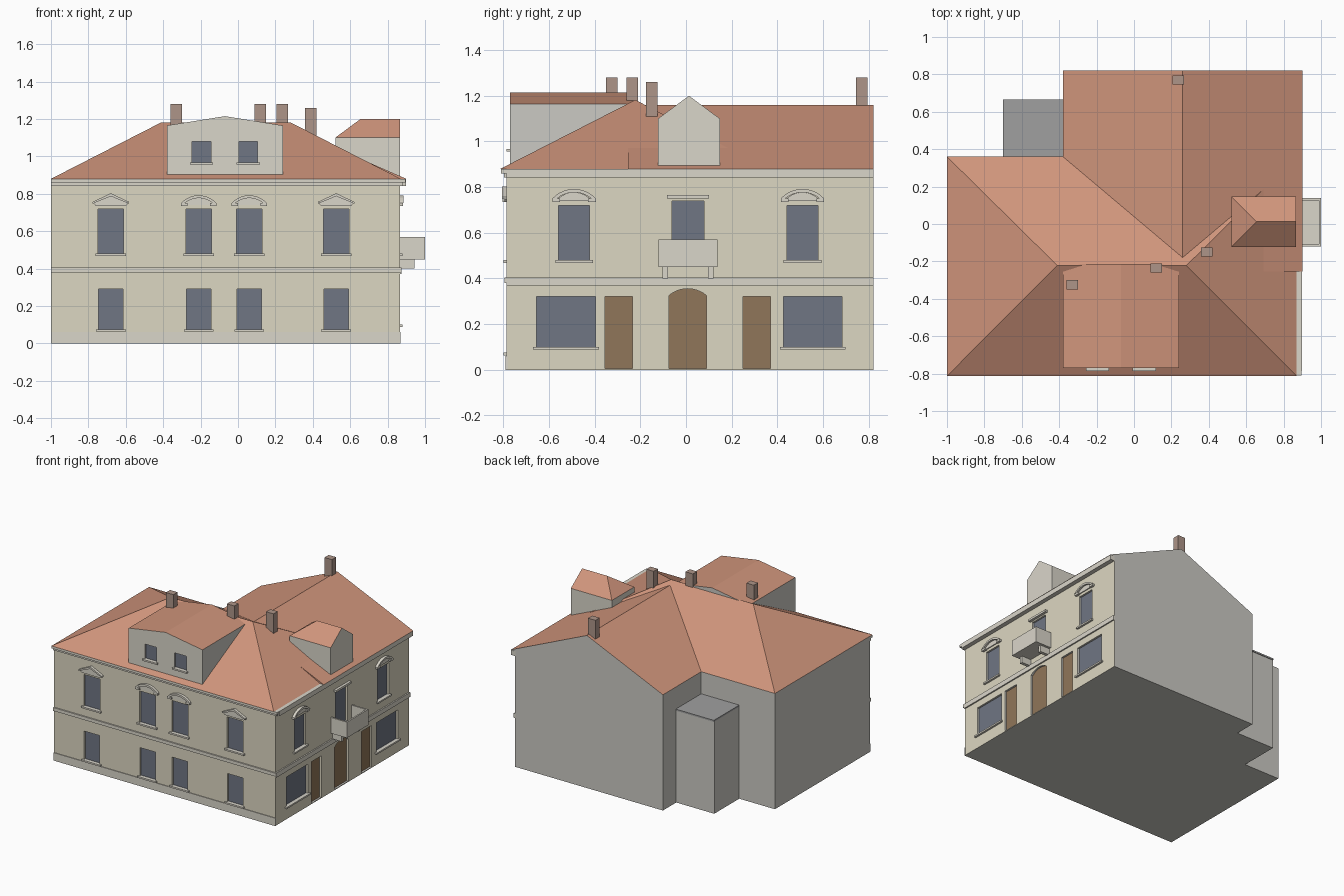
import bpy, bmesh, math
from mathutils import Vector

if "Cube" in bpy.data.objects:
    bpy.data.objects.remove(bpy.data.objects["Cube"])


def material(name, r, g, b):
    m = bpy.data.materials.new(name)
    m.diffuse_color = (r, g, b, 1)
    m.use_nodes = True
    m.node_tree.nodes["Principled BSDF"].inputs["Base Color"].default_value = m.diffuse_color
    return m


CREAM = material("cream_plaster", .72, .68, .54)
GREY = material("grey_plaster", .60, .59, .55)
STONE = material("pale_stone", .70, .67, .59)
TILE = material("roof_tile", .63, .30, .20)
GLASS = material("glass", .16, .18, .23)
WOOD = material("door_wood", .28, .18, .10)
BRICK = material("chimney_brick", .42, .30, .25)
LEAD = material("flat_roof", .35, .35, .35)


def finish(name, bm, mats, pick=None):
    bmesh.ops.recalc_face_normals(bm, faces=bm.faces[:])
    me = bpy.data.meshes.new(name)
    bm.to_mesh(me)
    bm.free()
    ob = bpy.data.objects.new(name, me)
    bpy.context.collection.objects.link(ob)
    for m in mats:
        me.materials.append(m)
    if pick:
        paint(ob, pick)
    return ob


def paint(ob, pick):
    for p in ob.data.polygons:
        p.material_index = int(pick(p.normal))


def extrude(bm, base, shift):
    f = bm.faces.new([bm.verts.new(p) for p in base])
    r = bmesh.ops.extrude_face_region(bm, geom=[f])
    bmesh.ops.translate(bm, vec=shift, verts=[v for v in r["geom"] if isinstance(v, bmesh.types.BMVert)])


def solid(name, base, shift, mats, pick=None):
    bm = bmesh.new()
    extrude(bm, base, Vector(shift))
    return finish(name, bm, mats, pick)


def hull(name, pts, mats, pick=None):
    bm = bmesh.new()
    for p in pts:
        bm.verts.new(p)
    bmesh.ops.convex_hull(bm, input=bm.verts[:])
    bmesh.ops.dissolve_limit(bm, angle_limit=.01, verts=bm.verts[:], edges=bm.edges[:])
    return finish(name, bm, mats, pick)


def box(name, x0, x1, y0, y1, z0, z1, mat):
    return solid(name, [(x0, y0, z0), (x1, y0, z0), (x1, y1, z0), (x0, y1, z0)], (0, 0, z1 - z0), [mat])


# facades map (along wall, height, outward) to world space
def front(u, z, d): return Vector((u, -.785 - d, z))
def east(u, z, d): return Vector((.865 + d, u, z))
def dormer(u, z, d): return Vector((u, -.77 - d, z))


def panel(name, wall, pts, d0, d1, mat):
    return solid(name, [wall(u, z, d0) for u, z in pts], wall(0, 0, d1) - wall(0, 0, d0), [mat])


def rect(u0, u1, z0, z1):
    return [(u0, z0), (u1, z0), (u1, z1), (u0, z1)]


def arc(c, half, z, rise, n=10):
    r = (half * half + rise * rise) / (2 * rise)
    a = math.asin(half / r)
    return [(c + r * math.sin(a - 2 * a * i / n), z + rise - r + r * math.cos(a - 2 * a * i / n)) for i in range(n + 1)]


cuts = {}
DEPTH = .015


def opening(name, wall, pts, mat, host="body"):
    cuts.setdefault(host, []).append((wall, pts))
    panel(name, wall, pts, -DEPTH - .005, -DEPTH + .0005, mat)


def window(wall, c, w, z0, z1, sill=.015, host="body"):
    opening("window_pane", wall, rect(c - w / 2, c + w / 2, z0, z1), GLASS, host)
    panel("window_sill", wall, rect(c - w / 2 - sill, c + w / 2 + sill, z0 - .012, z0), -.005, .015, STONE)


def arched_hood(wall, c):
    panel("hood_field", wall, [(c - .075, .74), (c + .075, .74)] + arc(c, .075, .745, .032), 0, .007, STONE)
    band = arc(c, .095, .75, .042) + arc(c, .075, .75, .027)[::-1]
    panel("hood_arch", wall, band, 0, .02, STONE)
    for s in (-1, 1):
        panel("hood_foot", wall, rect(c + s * .078 - .017, c + s * .078 + .017, .735, .75), 0, .018, STONE)


def gable_hood(wall, c):
    panel("gable_hood", wall, [(c - .08, .735), (c + .08, .735), (c + .095, .752), (c, .80), (c - .095, .752)], 0, .01, STONE)
    for s in (-1, 1):
        panel("gable_hood_rake", wall, [(c + s * .097, .747), (c + s * .097, .757), (c, .803), (c, .787)], 0, .02, STONE)


# front windows
for c in (-.68, -.21, .06, .525):
    window(front, c, .135, .48, .72)
    window(front, c, .13, .075, .29)
    (arched_hood if abs(c) < .3 else gable_hood)(front, c)
for c in (-.195, .055):
    window(dormer, c, .1, .968, 1.08, .012, "front_dormer")

# east windows and doors
for c in (-.49, .51):
    window(east, c, .135, .48, .72)
    arched_hood(east, c)
for c in (-.525, .555):
    window(east, c, .258, .10, .32)
for c in (-.295, .31):
    opening("side_door", east, rect(c - .06, c + .06, .006, .322), WOOD)
opening("main_door", east, [(-.075, .006), (.09, .006)] + arc(.0075, .0825, .325, .03), WOOD)
opening("balcony_door", east, rect(-.062, .078, .47, .74), GLASS)
panel("balcony_door_lintel", east, rect(-.083, .1, .75, .766), 0, .02, STONE)

# main walls: L-shaped footprint
foot = [(-1, -.785), (.865, -.785), (.865, .82), (-.38, .82), (-.38, .36), (-1, .36)]
body = solid("walls", [(x, y, 0) for x, y in foot], (0, 0, .88), [CREAM, GREY])

# front dormer with its shallow gable roof
prof = [(-.38, .90), (.24, .90), (.24, 1.165), (-.07, 1.215), (-.38, 1.165)]
fd = solid("front_dormer", [(x, -.77, z) for x, z in prof], (0, .555, 0), [STONE, GREY, TILE])

# cut the shallow reveals
for ob, host in ((body, "body"), (fd, "front_dormer")):
    bm = bmesh.new()
    for wall, pts in cuts[host]:
        extrude(bm, [wall(u, z, -DEPTH) for u, z in pts], wall(0, 0, DEPTH + .05) - wall(0, 0, 0))
    cutter = finish("cutter", bm, [])
    cutter.hide_render = True
    mod = ob.modifiers.new("reveals", "BOOLEAN")
    mod.operation = "DIFFERENCE"
    mod.solver = "EXACT"
    mod.object = cutter
    bpy.context.view_layer.objects.active = ob
    bpy.ops.object.modifier_apply(modifier=mod.name)
    bpy.data.objects.remove(cutter)
paint(body, lambda n: not (n.y < -.5 or n.x > .5))
paint(fd, lambda n: 2 if n.z > .9 and n.z < .999 else (0 if n.y < -.5 else 1))

# mouldings
box("front_plinth", -1, .868, -.79, -.78, 0, .06, STONE)
box("front_belt", -1, .875, -.795, -.78, .38, .405, STONE)
box("east_belt", .86, .875, -.785, .82, .37, .405, STONE)
box("front_cornice_lower", -1, .88, -.797, -.78, .843, .86, STONE)
box("front_cornice_upper", -1, .895, -.81, -.78, .86, .879, STONE)
box("east_cornice", .86, .898, -.785, .82, .842, .879, STONE)

# rear annex with flat roof
box("annex", -.70, -.375, .355, .66, 0, .70, GREY)
box("annex_roof", -.70, -.375, .355, .665, .70, .712, LEAD)

# main hip roof and wing gable roof
hull("main_roof", [(x, y, .88) for x in (-1, .87) for y in (-.813, .36)]
     + [(-.41, -.222, 1.182), (.28, -.222, 1.182)], [TILE])
solid("wing_roof", [(-.38, -.255, .88), (.26, -.255, 1.16), (.9, -.255, .88)], (0, 1.075, 0),
      [TILE, GREY], lambda n: n.y > .5)

# east dormer: walls and half-hipped roof
box("east_dormer_walls", .52, .865, -.122, .148, .89, 1.10, STONE)
hull("east_dormer_roof", [(x, y, 1.10) for x in (.52, .865) for y in (-.122, .148)]
     + [(.655, .013, 1.20), (.865, .013, 1.20)], [TILE, STONE], lambda n: n.x > .5)

# chimneys
for x, y, z0, z1 in ((-.33, -.325, 1.1, 1.28), (.12, -.235, 1.1, 1.28), (.39, -.15, 1.05, 1.26), (.237, .77, 1.08, 1.28)):
    box("chimney", x - .031, x + .031, y - .025, y + .025, z0, z1, BRICK)

# balcony: floor, parapets and brackets
box("balcony_floor", .86, 1, -.12, .138, .45, .468, STONE)
box("balcony_front", .988, 1, -.12, .138, .468, .57, STONE)
for y in (-.12, .126):
    box("balcony_side", .86, .988, y, y + .012, .468, .57, STONE)
for y in (-.09, .108):
    box("balcony_bracket", .86, .943, y - .012, y + .012, .40, .45, STONE)
